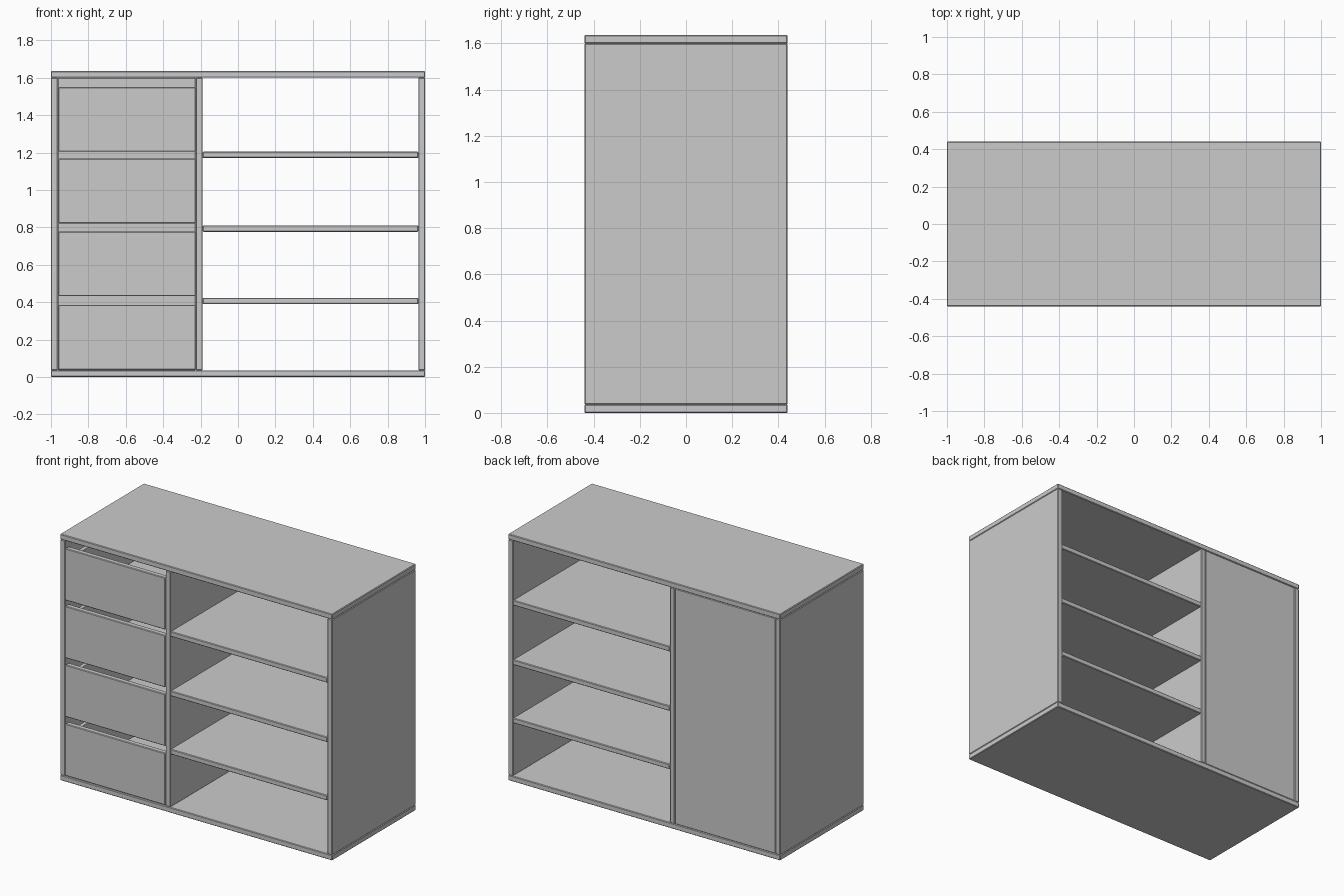
import bpy
import bmesh

if "Cube" in bpy.data.objects:
    bpy.data.objects.remove(bpy.data.objects["Cube"])

grey = bpy.data.materials.new("light_grey")
grey.diffuse_color = (0.6, 0.6, 0.6, 1)
grey.use_nodes = True
grey.node_tree.nodes["Principled BSDF"].inputs["Base Color"].default_value = grey.diffuse_color


def board(name, x, y, z, bevel=0.004):
    """Box board given (min, max) ranges, with a tiny eased edge."""
    bm = bmesh.new()
    bmesh.ops.create_cube(bm, size=1)
    for v in bm.verts:
        v.co = [r[0] if c < 0 else r[1] for c, r in zip(v.co, (x, y, z))]
    if bevel:
        bmesh.ops.bevel(bm, geom=bm.edges[:], offset=bevel, segments=1,
                        affect='EDGES')
    mesh = bpy.data.meshes.new(name)
    bm.to_mesh(mesh)
    bm.free()
    mesh.materials.append(grey)
    ob = bpy.data.objects.new(name, mesh)
    bpy.context.collection.objects.link(ob)
    return ob


D = 0.44                      # half depth
H = 1.636                     # total height
T = 0.036                     # board thickness
full = (-D, D)
inner = (T, H - T)

# Carcass
board("bottom_panel", (-1, 1), full, (0, T))
board("top_panel", (-1, 1), full, (H - T, H))
board("left_side", (-1, -1 + T), full, inner)
board("right_side", (1 - T, 1), full, inner)
board("divider", (-0.225, -0.189), full, inner)
board("drawer_back_panel", (-0.964, -0.225), (D - T, D - 0.002), inner)

# Open shelves on the right
for i, z in enumerate((0.389, 0.776, 1.171)):
    board(f"shelf_{i + 1}", (-0.189, 1 - T), full, (z, z + 0.034))

# Drawers on the left: front plus open-topped box
x0, x1 = -0.962, -0.227
bx0, bx1 = x0 + 0.03, x1 - 0.03
t = 0.025
for i, z in enumerate((0.04, 0.432, 0.822, 1.205)):
    n = f"drawer_{i + 1}"
    top = z + 0.305
    board(n + "_front", (x0, x1), (-D, -D + T), (z, z + 0.345))
    y = (-D + T, 0.38)
    board(n + "_base", (bx0 + t, bx1 - t), (y[0], y[1] - t), (z + 0.01, z + 0.03), 0)
    board(n + "_left", (bx0, bx0 + t), y, (z + 0.01, top), 0)
    board(n + "_right", (bx1 - t, bx1), y, (z + 0.01, top), 0)
    board(n + "_back", (bx0 + t, bx1 - t), (y[1] - t, y[1]), (z + 0.01, top), 0)
